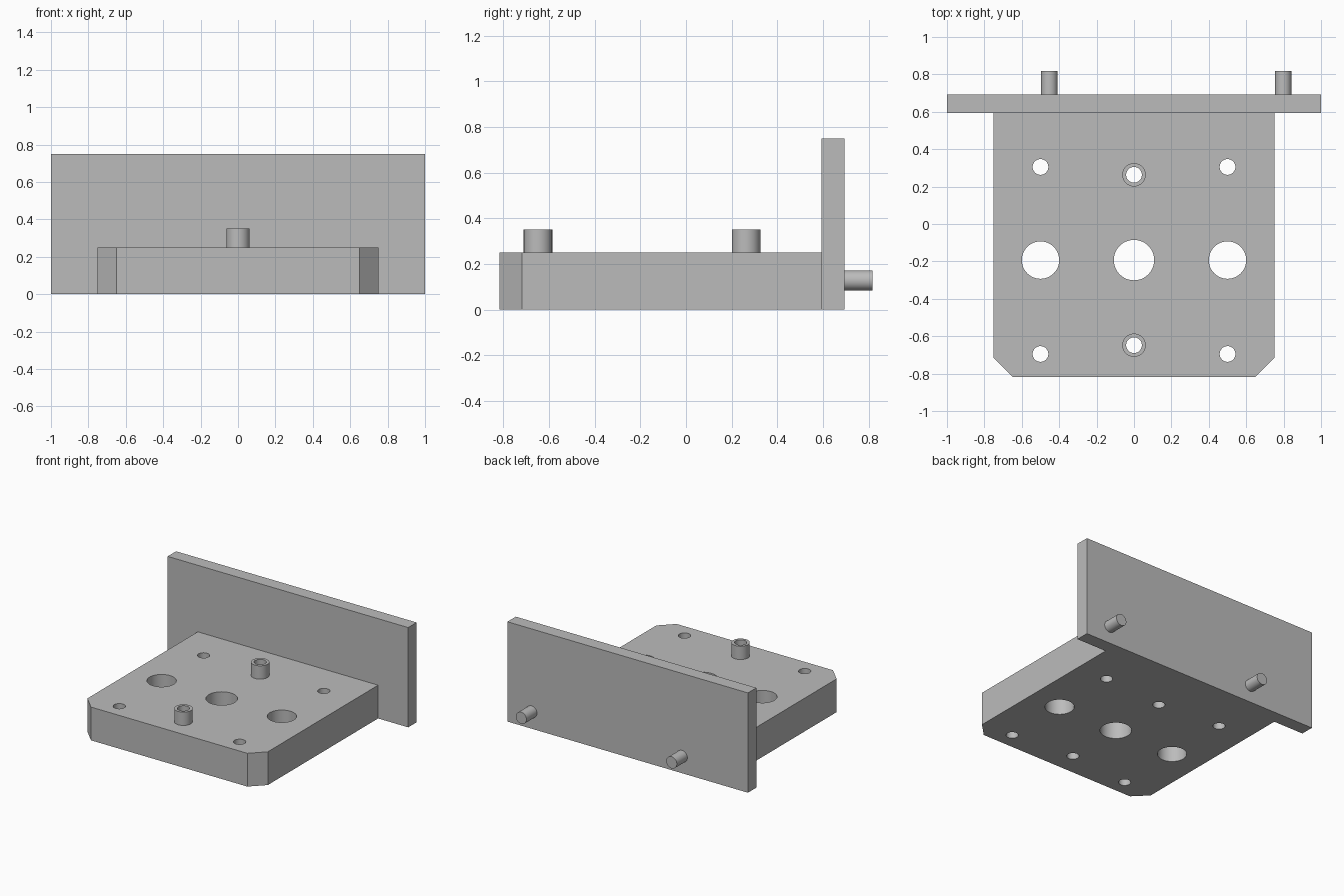
import bpy
import math

cube = bpy.data.objects.get("Cube")
if cube:
    bpy.data.objects.remove(cube, do_unlink=True)

# Single plain grey
GREY = (0.5, 0.5, 0.5, 1)
grey = bpy.data.materials.new("plain_grey")
grey.use_nodes = True
grey.diffuse_color = GREY
grey.node_tree.nodes["Principled BSDF"].inputs["Base Color"].default_value = GREY

BASE_TOP = 0.25
WALL_FRONT, WALL_BACK = 0.593, 0.693
DEPTH = 0.8175
BORE = 0.042


def prism(name, outline, height):
    """Extrude an outline in the xy plane up from the ground."""
    n = len(outline)
    verts = [(x, y, z) for z in (0, height) for x, y in outline]
    faces = [tuple(reversed(range(n))), tuple(range(n, 2 * n))]
    faces += [(i, (i + 1) % n, n + (i + 1) % n, n + i) for i in range(n)]
    mesh = bpy.data.meshes.new(name)
    mesh.from_pydata(verts, [], faces)
    mesh.materials.append(grey)
    obj = bpy.data.objects.new(name, mesh)
    bpy.context.collection.objects.link(obj)
    return obj


def cylinder(name, radius, length, centre, tilt=0):
    bpy.ops.mesh.primitive_cylinder_add(vertices=48, radius=radius, depth=length,
                                        location=centre, rotation=(tilt, 0, 0))
    obj = bpy.context.object
    obj.name = name
    obj.data.materials.append(grey)
    return obj


def smooth(obj):
    bpy.ops.object.select_all(action='DESELECT')
    obj.select_set(True)
    bpy.context.view_layer.objects.active = obj
    bpy.ops.object.shade_smooth_by_angle(angle=math.radians(30))


def drill(obj, holes):
    """Cut vertical through holes given as (x, y, radius)."""
    cutters = [cylinder("hole_cutter", r, 2, (x, y, 0)) for x, y, r in holes]
    for cutter in cutters:
        mod = obj.modifiers.new("hole", 'BOOLEAN')
        mod.operation = 'DIFFERENCE'
        mod.solver = 'EXACT'
        mod.object = cutter
    bpy.ops.object.select_all(action='DESELECT')
    obj.select_set(True)
    bpy.context.view_layer.objects.active = obj
    for mod in list(obj.modifiers):
        bpy.ops.object.modifier_apply(modifier=mod.name)
    for cutter in cutters:
        bpy.data.objects.remove(cutter, do_unlink=True)
    smooth(obj)


# Base block with chamfered front corners
half, cut = 0.75, 0.1
base = prism("base_block", [
    (-half + cut, -DEPTH), (half - cut, -DEPTH), (half, -DEPTH + cut),
    (half, WALL_FRONT), (-half, WALL_FRONT), (-half, -DEPTH + cut)], BASE_TOP)

# Holes: three large across the middle, four small at the corners, two under the bushings
bushing_spots = {"front_bushing": -0.648, "rear_bushing": 0.263}
holes = [(0, -0.193, 0.108)]
for x in (-0.5, 0.5):
    holes += [(x, -0.193, 0.1), (x, 0.305, BORE), (x, -0.695, BORE)]
holes += [(0, y, BORE) for y in bushing_spots.values()]
drill(base, holes)

# Upright back plate
prism("back_plate", [(-1, WALL_FRONT), (1, WALL_FRONT),
                     (1, WALL_BACK), (-1, WALL_BACK)], 0.75)

# Hollow bushings standing on the base
for name, y in bushing_spots.items():
    bushing = cylinder(name, 0.0625, 0.1, (0, y, BASE_TOP + 0.05))
    drill(bushing, [(0, y, BORE)])

# Solid pins behind the plate
pin_length = DEPTH - WALL_BACK
for name, x in (("right_pin", -0.4525), ("left_pin", 0.798)):
    smooth(cylinder(name, 0.044, pin_length,
                    (x, WALL_BACK + pin_length / 2, 0.128), math.pi / 2))
